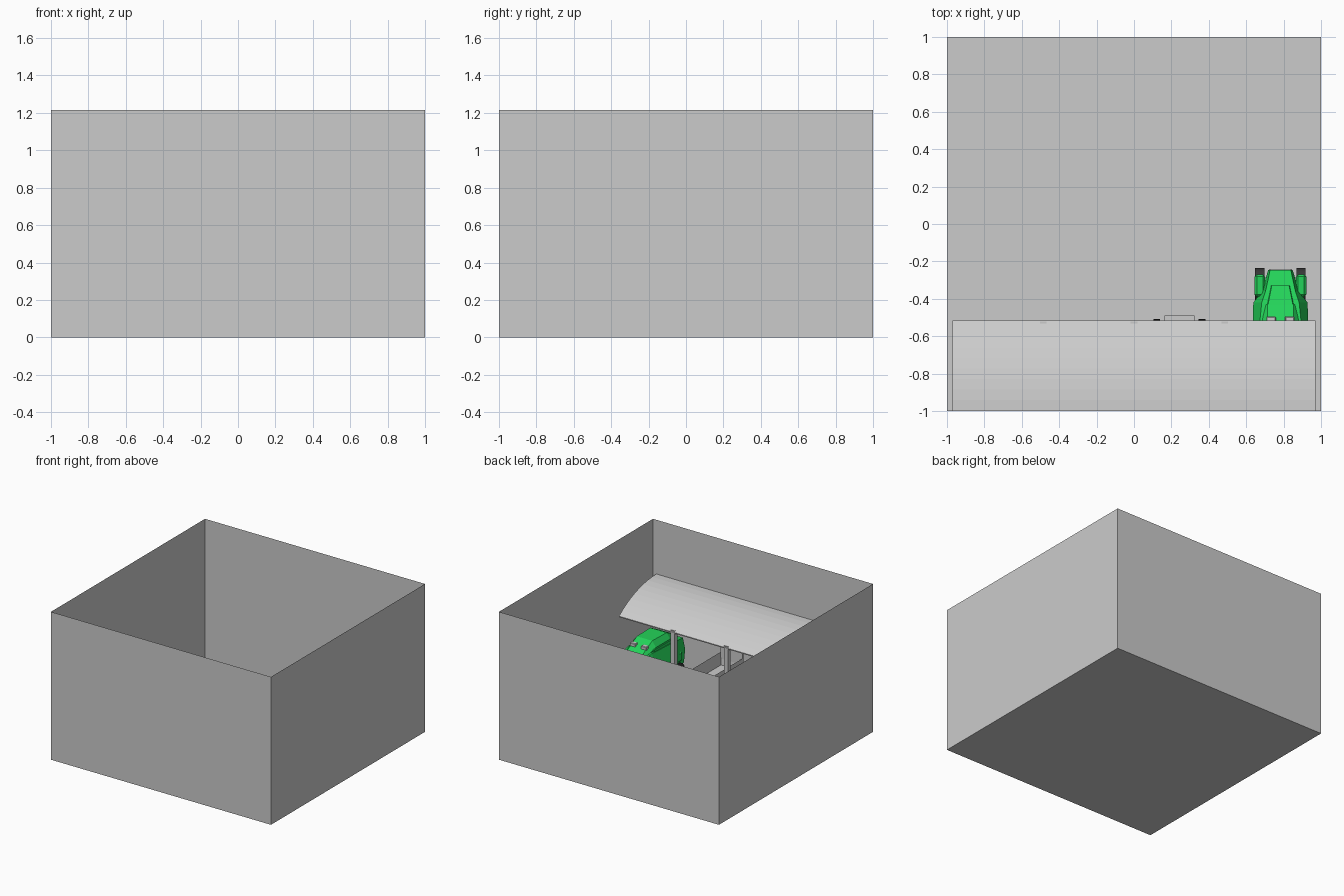
import bpy, bmesh, math
from mathutils import Matrix, Vector

cube = bpy.data.objects.get("Cube")
if cube:
    bpy.data.objects.remove(cube, do_unlink=True)


def material(name, rgb):
    m = bpy.data.materials.new(name)
    m.use_nodes = True
    m.diffuse_color = (*rgb, 1)
    m.node_tree.nodes["Principled BSDF"].inputs["Base Color"].default_value = (*rgb, 1)
    return m


GREY = material("concrete grey", (0.6, 0.6, 0.6))
GREEN = material("bright green", (0.017, 0.65, 0.1))
DARK = material("dark rubber", (0.04, 0.04, 0.04))


def finish(name, bm, mat, smooth=False):
    mesh = bpy.data.meshes.new(name)
    bm.to_mesh(mesh)
    bm.free()
    mesh.materials.append(mat)
    ob = bpy.data.objects.new(name, mesh)
    bpy.context.collection.objects.link(ob)
    if smooth:
        for p in mesh.polygons:
            p.use_smooth = len(p.vertices) == 4
    return ob


def box(name, lo, hi, mat, bevel=0):
    lo, hi = Vector(lo), Vector(hi)
    bm = bmesh.new()
    bmesh.ops.create_cube(bm, size=1, matrix=Matrix.Translation((lo + hi) / 2)
                          @ Matrix.Diagonal((*(hi - lo), 1)))
    if bevel:
        bmesh.ops.bevel(bm, geom=bm.edges[:], offset=bevel, segments=1, affect='EDGES')
    return finish(name, bm, mat)


def loft(name, cx, stations, mat):
    """Skin trapezoid sections: (y, bottom half width, top half width, bottom z, top z)."""
    bm = bmesh.new()
    rings = []
    for y, wb, wt, zb, zt in stations:
        zm = zb + (zt - zb) * 0.55
        pts = [(-wb * 0.9, zb), (wb * 0.9, zb), (wb, zm), (wt, zt), (-wt, zt), (-wb, zm)]
        rings.append([bm.verts.new((cx + x, y, z)) for x, z in pts])
    for a, b in zip(rings, rings[1:]):
        for i in range(6):
            j = (i + 1) % 6
            bm.faces.new((a[i], a[j], b[j], b[i]))
    bm.faces.new(rings[0])
    bm.faces.new(rings[-1])
    bmesh.ops.recalc_face_normals(bm, faces=bm.faces[:])
    return finish(name, bm, mat)


def wheel(name, x, y, r, width):
    for label, rad, w, mat in (("tyre", r, width, DARK), ("hub", r * 0.5, width + 0.008, GREY)):
        bm = bmesh.new()
        bmesh.ops.create_cone(bm, cap_ends=True, segments=20, radius1=rad, radius2=rad, depth=w,
                              matrix=Matrix.Translation((x, y, r)) @ Matrix.Rotation(math.pi / 2, 4, 'Y'))
        finish(name + "_" + label, bm, mat, True)


# Yard: floor and four thin walls, open at the top
bm = bmesh.new()
bmesh.ops.create_cube(bm, size=2, matrix=Matrix.Translation((0, 0, 0.6075))
                      @ Matrix.Diagonal((1, 1, 0.6075, 1)))
top = [f for f in bm.faces if f.normal.z > 0.9]
bmesh.ops.delete(bm, geom=top, context='FACES')
finish("yard_walls", bm, GREY)

# Shelter roof: shallow arc falling away from the front wall
R, DEPTH, THICK = 0.81, 0.485, 0.008
bm = bmesh.new()
sweep = math.asin(DEPTH / R)
rows = []
for i in range(10):
    a = sweep * i / 9
    y, z = -1 + R * math.sin(a), 0.77 - R * (1 - math.cos(a))
    rows.append([bm.verts.new((x, y, z - t)) for x, t in
                 ((-0.97, 0), (0.97, 0), (0.97, THICK), (-0.97, THICK))])
for a, b in zip(rows, rows[1:]):
    for i in range(4):
        j = (i + 1) % 4
        bm.faces.new((a[i], a[j], b[j], b[i]))
bm.faces.new(rows[0])
bm.faces.new(rows[-1])
bmesh.ops.recalc_face_normals(bm, faces=bm.faces[:])
finish("shelter_roof", bm, GREY)

# Posts along the eave
for i, x in enumerate((-0.485, 0, 0.485)):
    box(f"roof_post_{i + 1}", (x - 0.018, -0.555, 0), (x + 0.018, -0.52, 0.62), GREY)

# Green buggy, nose towards the back wall
CX = 0.783
loft("buggy_body", CX, [
    (-0.95, 0.11, 0.09, 0.14, 0.34),
    (-0.80, 0.148, 0.12, 0.12, 0.37),
    (-0.52, 0.148, 0.11, 0.12, 0.38),
    (-0.42, 0.145, 0.10, 0.12, 0.36),
    (-0.36, 0.10, 0.08, 0.12, 0.34),
    (-0.245, 0.065, 0.055, 0.15, 0.29)], GREEN)
loft("buggy_cab", CX, [
    (-0.86, 0.095, 0.08, 0.34, 0.40),
    (-0.76, 0.105, 0.075, 0.35, 0.45),
    (-0.58, 0.105, 0.07, 0.35, 0.45),
    (-0.43, 0.085, 0.07, 0.33, 0.37)], GREEN)
loft("buggy_hood_panel", CX, [
    (-0.43, 0.07, 0.066, 0.35, 0.378),
    (-0.33, 0.05, 0.046, 0.31, 0.338)], GREEN)
box("buggy_bumper", (CX - 0.062, -0.265, 0.13), (CX + 0.062, -0.24, 0.17), GREY, 0.005)
for s, side in ((1, "left"), (-1, "right")):
    for y, end in ((-0.33, "nose"), (-0.82, "tail")):
        x = CX + s * 0.11
        box(f"buggy_fender_{side}_{end}", (x - 0.028, y - 0.06, 0.19), (x + 0.028, y + 0.06, 0.27), GREEN, 0.012)
        wheel(f"buggy_wheel_{side}_{end}", x, y, 0.095, 0.05)
    xs = CX + s * 0.05
    box(f"buggy_vent_{side}", (xs - 0.025, -0.53, 0.39), (xs + 0.025, -0.495, 0.43), GREY, 0.004)
    xr = CX + s * 0.10
    box(f"buggy_rail_{side}", (xr - 0.01, -0.78, 0.36), (xr + 0.01, -0.55, 0.40), GREEN, 0.004)

# Grey open-topped cart
KX = 0.243
bm = bmesh.new()
bmesh.ops.create_cube(bm, size=1, matrix=Matrix.Translation((KX, -0.73, 0.225))
                      @ Matrix.Diagonal((0.2, 0.42, 0.19, 1)))
lid = [f for f in bm.faces if f.normal.z > 0.9]
bmesh.ops.inset_region(bm, faces=lid, thickness=0.014)
bmesh.ops.translate(bm, verts=lid[0].verts[:], vec=(0, 0, -0.1))
finish("cart_bed", bm, GREY)
box("cart_chassis", (KX - 0.08, -0.96, 0.09), (KX + 0.08, -0.49, 0.13), GREY)
box("cart_headboard", (KX - 0.1, -0.95, 0.13), (KX + 0.1, -0.935, 0.38), GREY)
for s, side in ((1, "left"), (-1, "right")):
    for y, end in ((-0.6, "near"), (-0.86, "far")):
        wheel(f"cart_wheel_{side}_{end}", KX + s * 0.121, y, 0.093, 0.036)
